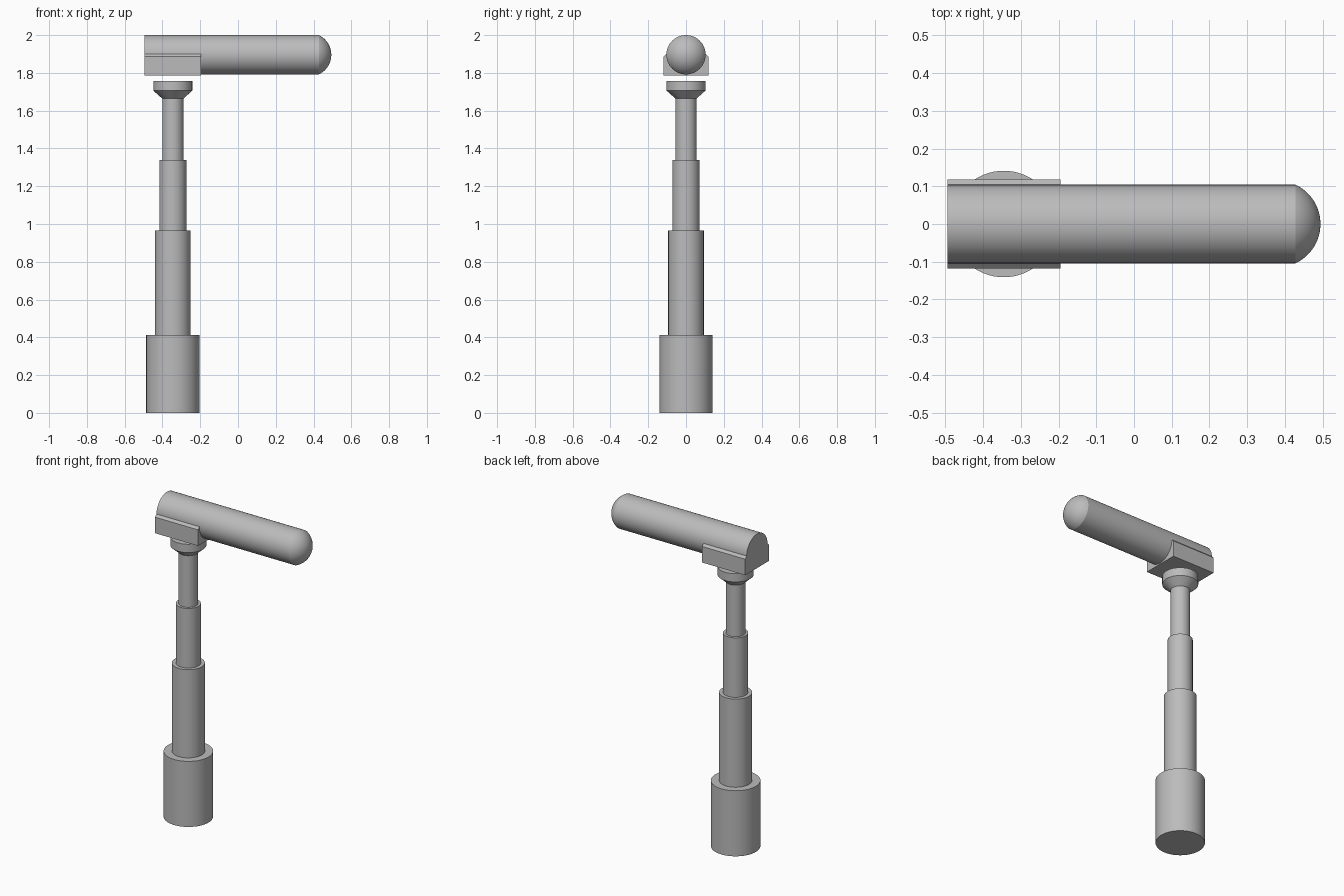
import bpy
import math
from mathutils import Matrix

cube = bpy.data.objects.get("Cube")
if cube:
    bpy.data.objects.remove(cube, do_unlink=True)

POST_X = -0.345
POD_BACK, POD_TIP = -0.494, 0.494
POD_R, POD_Z = 0.104, 1.896
SADDLE_FRONT = -0.195

grey = bpy.data.materials.new("plain grey")
grey.use_nodes = True
colour = (0.5, 0.5, 0.5, 1)
grey.diffuse_color = colour
grey.node_tree.nodes["Principled BSDF"].inputs["Base Color"].default_value = colour


def add_object(name, verts, faces, matrix, smooth=True):
    mesh = bpy.data.meshes.new(name)
    mesh.from_pydata(verts, [], faces)
    mesh.transform(matrix)
    mesh.materials.append(grey)
    obj = bpy.data.objects.new(name, mesh)
    bpy.context.collection.objects.link(obj)
    if smooth:
        bpy.ops.object.select_all(action="DESELECT")
        obj.select_set(True)
        bpy.context.view_layer.objects.active = obj
        bpy.ops.object.shade_smooth_by_angle(angle=math.radians(20))
    return obj


def lathe(name, profile, matrix, sides=64):
    """Spin (radius, height) points about z and close both ends."""
    verts = [(r * math.cos(math.tau * i / sides), r * math.sin(math.tau * i / sides), z)
             for r, z in profile for i in range(sides)]
    faces = [(k * sides + i, k * sides + (i + 1) % sides,
              (k + 1) * sides + (i + 1) % sides, (k + 1) * sides + i)
             for k in range(len(profile) - 1) for i in range(sides)]
    faces.append(tuple(reversed(range(sides))))
    faces.append(tuple(range(len(verts) - sides, len(verts))))
    return add_object(name, verts, faces, matrix)


# Telescoping post: stepped tubes ending in a flared head
post = [(0.141, 0), (0.141, 0.412), (0.094, 0.412), (0.094, 0.966),
        (0.0715, 0.966), (0.0715, 1.34), (0.056, 1.34), (0.056, 1.664),
        (0.103, 1.706), (0.103, 1.758)]
lathe("telescoping_post", post, Matrix.Translation((POST_X, 0, 0)))

# Horizontal pod with a shallow domed nose
cap = 0.066
dome_r = (POD_R ** 2 + cap ** 2) / (2 * cap)
dome_angle = math.asin(POD_R / dome_r)
pod = [(POD_R, POD_BACK)]
for i in range(16):
    a = dome_angle * (1 - i / 15.2)
    pod.append((dome_r * math.sin(a), POD_TIP - dome_r * (1 - math.cos(a))))
lathe("pod", pod, Matrix.Translation((0, 0, POD_Z)) @ Matrix.Rotation(math.pi / 2, 4, "Y"))

# Saddle under the pod's rear, hollowed to hug it, with chamfered top edges
half, bottom = 0.118, 1.785 - POD_Z
outline = [(-POD_R, 0.004), (-half, -0.01), (-half, bottom),
           (half, bottom), (half, -0.01), (POD_R, 0.004)]
outline += [(POD_R * math.cos(a), -POD_R * math.sin(a))
            for a in (math.pi * i / 32 for i in range(33))]
n = len(outline)
verts = [(x, y, z) for x in (POD_BACK, SADDLE_FRONT) for y, z in outline]
faces = [(i, i + n, (i + 1) % n + n, (i + 1) % n) for i in range(n)]
faces += [tuple(reversed(range(n))), tuple(range(n, 2 * n))]
add_object("saddle", verts, faces, Matrix.Translation((0, 0, POD_Z)), smooth=False)
